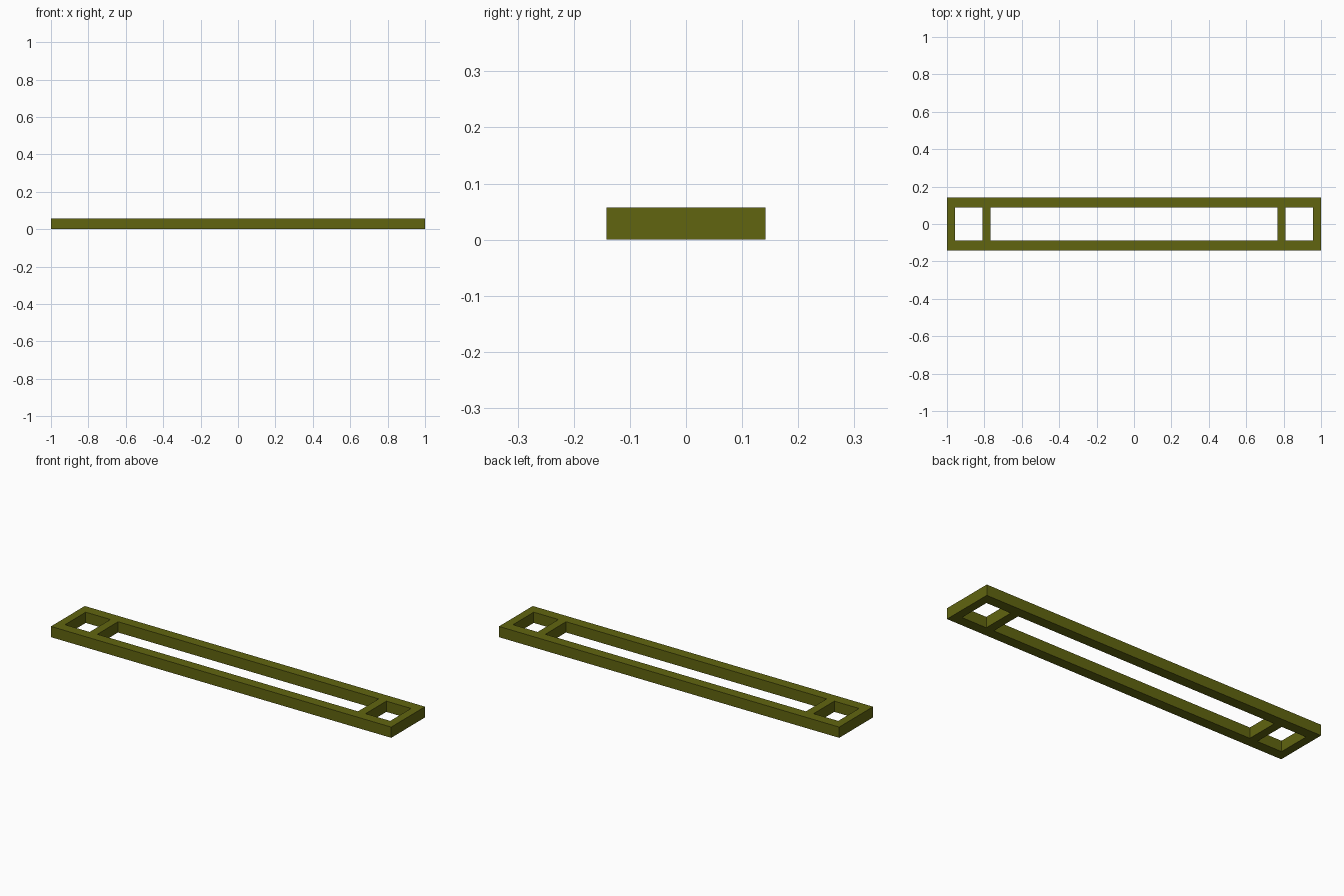
import bpy, bmesh

if "Cube" in bpy.data.objects:
    bpy.data.objects.remove(bpy.data.objects["Cube"])

HEIGHT = 0.057
xs = [-1.0, -0.956, -0.811, -0.766, 0.766, 0.811, 0.956, 1.0]
ys = [-0.142, -0.087, 0.087, 0.142]

# Flat ladder plan: long rails, end bars and two cross bars around three openings
bm = bmesh.new()
grid = [[bm.verts.new((x, y, 0)) for y in ys] for x in xs]
for i in range(len(xs) - 1):
    for j in range(len(ys) - 1):
        if j == 1 and i in (1, 3, 5):
            continue
        bm.faces.new((grid[i][j], grid[i + 1][j], grid[i + 1][j + 1], grid[i][j + 1]))

# Raise the plan into a solid frame
top = bmesh.ops.extrude_face_region(bm, geom=bm.faces[:], use_keep_orig=True)["geom"]
bmesh.ops.translate(bm, vec=(0, 0, HEIGHT),
                    verts=[v for v in top if isinstance(v, bmesh.types.BMVert)])
bmesh.ops.recalc_face_normals(bm, faces=bm.faces[:])

mesh = bpy.data.meshes.new("slotted_frame")
bm.to_mesh(mesh)
bm.free()
frame = bpy.data.objects.new("slotted_frame", mesh)
bpy.context.collection.objects.link(frame)

# Olive finish
olive = bpy.data.materials.new("olive")
olive.diffuse_color = (0.12, 0.13, 0.005, 1)
olive.use_nodes = True
olive.node_tree.nodes["Principled BSDF"].inputs["Base Color"].default_value = olive.diffuse_color
mesh.materials.append(olive)
